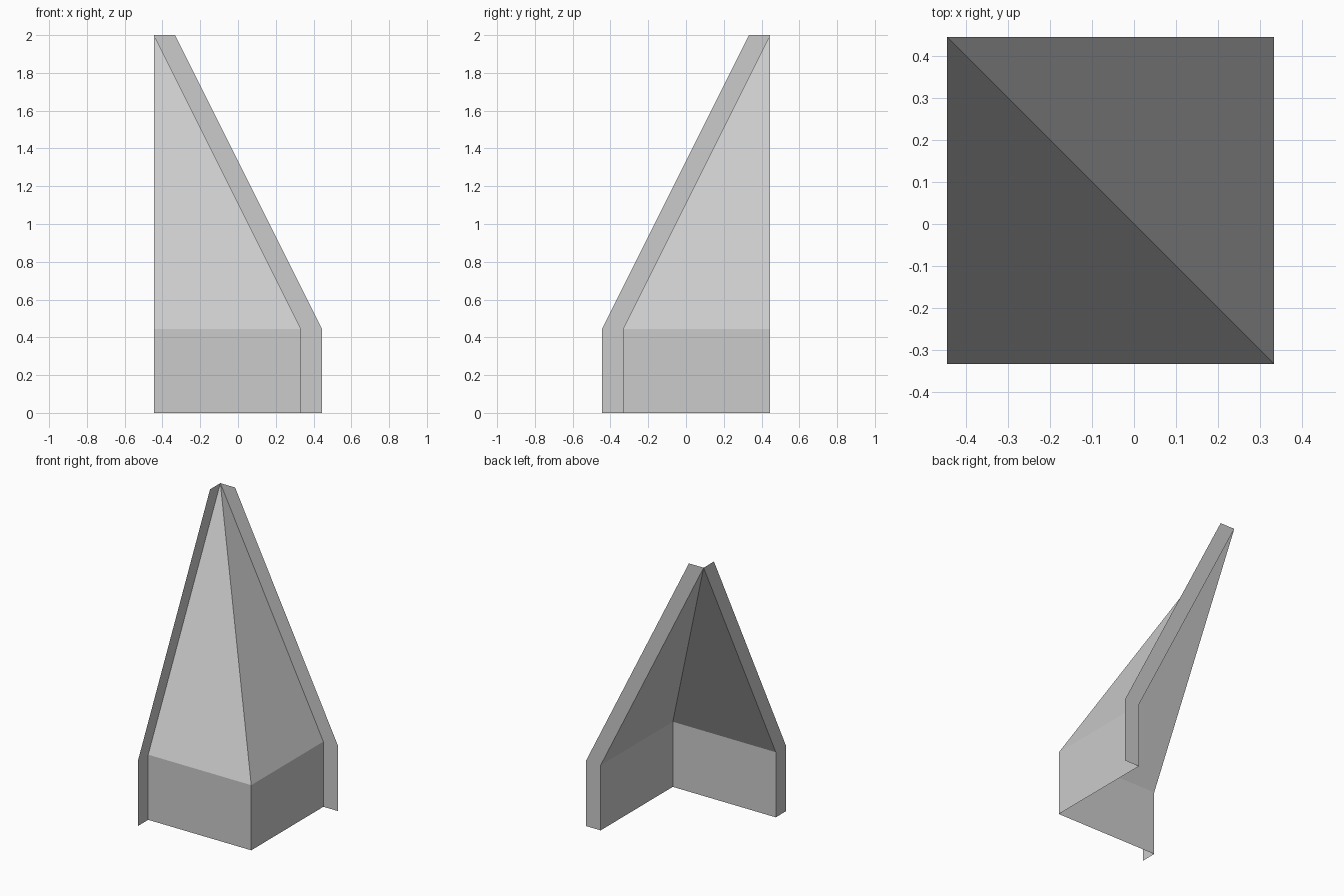
import bpy
import bmesh

cube = bpy.data.objects.get("Cube")
if cube:
    bpy.data.objects.remove(cube, do_unlink=True)

# Main dimensions
HEIGHT = 2.0
WALL = 0.4444      # height of the upright skirt, and half the footprint
HALF = 0.4444
CORNER = 0.3333    # position of the outer corner; the rest is flange

grey = bpy.data.materials.new("light_grey")
grey.use_nodes = True
colour = (0.6, 0.6, 0.6, 1.0)
grey.diffuse_color = colour
grey.node_tree.nodes["Principled BSDF"].inputs["Base Color"].default_value = colour


def sheet(name, left, right, mirrored):
    """Thin folded sheet between two columns, each (base xy, top xy).
    Mirroring swaps the two sides across the diagonal."""
    bm = bmesh.new()

    def column(base, top):
        points = [(*base, 0), (*base, WALL), (*top, HEIGHT)]
        if mirrored:
            points = [(-y, -x, z) for x, y, z in points]
        return [bm.verts.new(p) for p in points]

    a, b = column(*left), column(*right)
    for low in (0, 1):
        bm.faces.new((a[low], b[low], b[low + 1], a[low + 1]))
    # Columns that meet at the apex give a triangle
    bmesh.ops.remove_doubles(bm, verts=bm.verts, dist=0.0001)
    if mirrored:
        bmesh.ops.reverse_faces(bm, faces=bm.faces)
    mesh = bpy.data.meshes.new(name)
    bm.to_mesh(mesh)
    bm.free()
    mesh.materials.append(grey)
    obj = bpy.data.objects.new(name, mesh)
    bpy.context.collection.objects.link(obj)


apex = (-HALF, HALF)
corner = ((CORNER, -CORNER), apex)
edge = ((-HALF, -CORNER), apex)
rim = ((-HALF, -HALF), (-HALF, CORNER))

# Skirt with tapering slope, and the flange along its outer edge, on both sides
for side, mirrored in (("front", False), ("left", True)):
    sheet(side + "_panel", edge, corner, mirrored)
    sheet(side + "_flange", rim, edge, mirrored)
